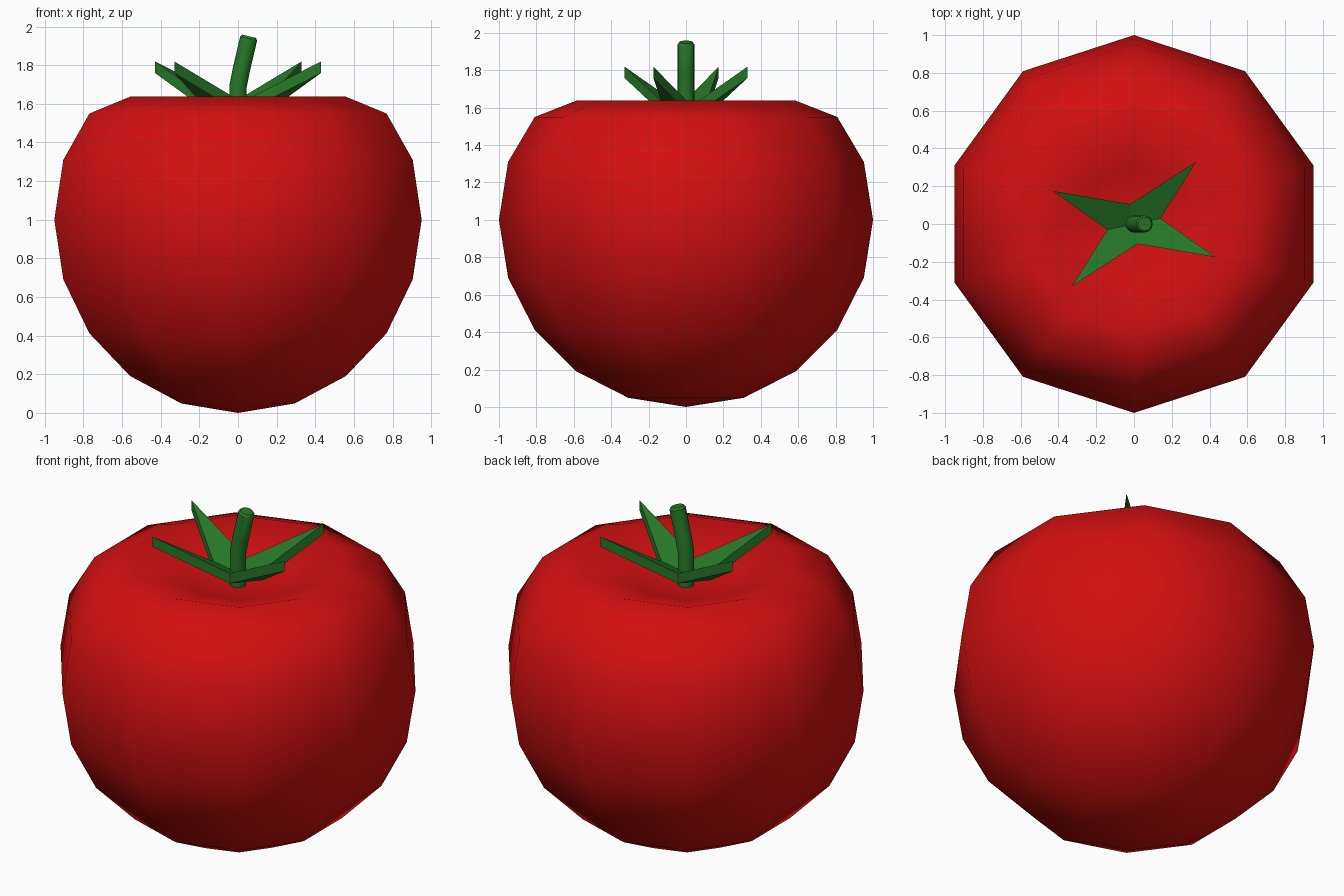
import bpy, bmesh, math
from mathutils import Vector

if "Cube" in bpy.data.objects:
    bpy.data.objects.remove(bpy.data.objects["Cube"])


def material(name, color):
    m = bpy.data.materials.new(name)
    m.diffuse_color = color
    m.use_nodes = True
    m.node_tree.nodes["Principled BSDF"].inputs["Base Color"].default_value = m.diffuse_color
    return m


def finish(name, bm, mat, angle=None):
    bmesh.ops.recalc_face_normals(bm, faces=bm.faces)
    me = bpy.data.meshes.new(name)
    bm.to_mesh(me)
    bm.free()
    ob = bpy.data.objects.new(name, me)
    bpy.context.collection.objects.link(ob)
    me.materials.append(mat)
    if angle:
        bpy.ops.object.select_all(action='DESELECT')
        ob.select_set(True)
        bpy.context.view_layer.objects.active = ob
        bpy.ops.object.shade_smooth_by_angle(angle=math.radians(angle))
    return ob


def loft(bm, rings):
    # Bridge consecutive vertex rings with quads
    n = len(rings[0])
    for a, b in zip(rings, rings[1:]):
        for i in range(n):
            j = (i + 1) % n
            bm.faces.new((a[i], a[j], b[j], b[i]))


red = material("tomato_red", (0.65, 0.005, 0.005, 1))
green = material("stalk_green", (0.02, 0.19, 0.02, 1))

# Fruit: ten-sided low-poly sphere with a sunken top
SIDES = 10
top_z = {6: 1.31, 7: 1.55, 8: 1.637, 9: 1.55}
bm = bmesh.new()
rings = []
for k in range(1, 10):
    t = math.pi * k / 10
    r, z = math.sin(t), top_z.get(k, 1 - math.cos(t))
    rings.append([bm.verts.new((r * math.sin(math.tau * i / SIDES),
                                r * math.cos(math.tau * i / SIDES), z))
                  for i in range(SIDES)])
loft(bm, rings)
for ring, z in ((rings[0], 0.0), (rings[-1], 1.49)):
    pole = bm.verts.new((0, 0, z))
    for i in range(SIDES):
        bm.faces.new((ring[i], ring[(i + 1) % SIDES], pole))
finish("fruit", bm, red, 89)

# Calyx: four-pointed star with upturned tips, extruded straight up
half = [(0.43, -0.175, 1.76), (0.14, 0.03, 1.55),
        (0.33, 0.33, 1.76), (-0.02, 0.105, 1.55)]
outline = half + [(-x, -y, z) for x, y, z in half]
bm = bmesh.new()
low, high = ([bm.verts.new((x, y, z + h)) for x, y, z in outline]
             for h in (0, 0.06))
loft(bm, [low, high])
for ring, z in ((low, 1.51), (high, 1.57)):
    centre = bm.verts.new((0, 0, z))
    for i in range(0, 8, 2):
        # one planar kite per leaf: notch, tip, notch, centre
        bm.faces.new((ring[i - 1], ring[i], ring[i + 1], centre))
finish("calyx", bm, green)

# Stem: short bent cylinder leaning to +x
N = 16
path = [(0, 1.5, 0), (0, 1.69, 0.1), (0.018, 1.78, 0.22),
        (0.055, 1.938, 0.24), (0.058, 1.95, 0.24)]
radii = [0.045, 0.045, 0.045, 0.045, 0.036]
bm = bmesh.new()
rings = []
for (x, z, lean), r in zip(path, radii):
    rings.append([bm.verts.new(Vector((
        x + r * math.cos(a) * math.cos(lean), r * math.sin(a),
        z - r * math.cos(a) * math.sin(lean))))
        for a in (math.tau * i / N for i in range(N))])
loft(bm, rings)
bm.faces.new(rings[0])
bm.faces.new(rings[-1])
finish("stem", bm, green, 35)
